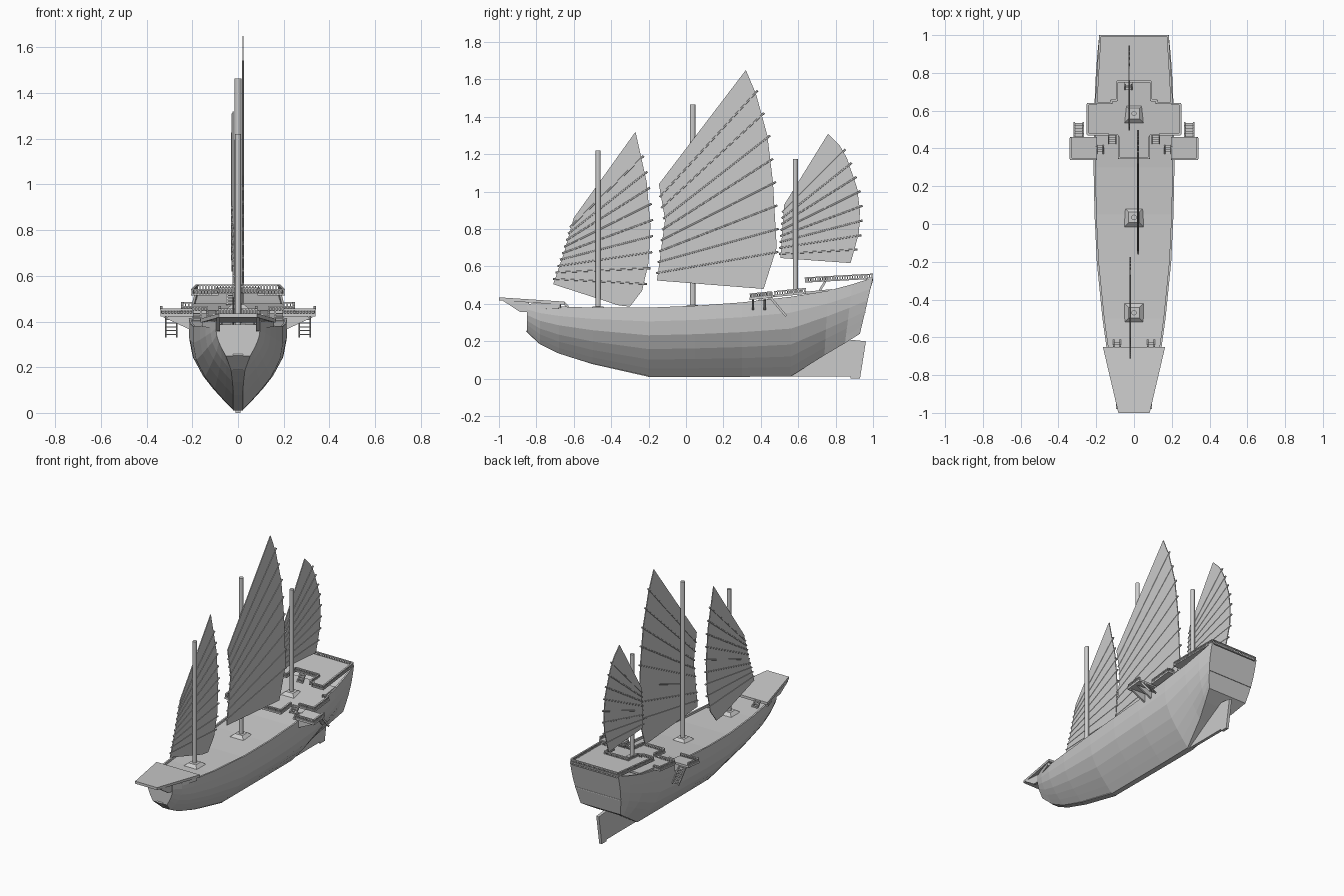
import bpy, bmesh, math
from mathutils import Vector, Matrix

if "Cube" in bpy.data.objects:
    bpy.data.objects.remove(bpy.data.objects["Cube"])


def finish(bm, name):
    bmesh.ops.recalc_face_normals(bm, faces=bm.faces[:])
    me = bpy.data.meshes.new(name)
    bm.to_mesh(me)
    bm.free()
    ob = bpy.data.objects.new(name, me)
    bpy.context.collection.objects.link(ob)
    return ob


def beam(bm, p, q, w, h):
    """Box of width w and height h between two points."""
    p, q = Vector(p), Vector(q)
    d = (q - p).normalized()
    side = d.cross(Vector((0, 0, 1)))
    side = side.normalized() if side.length > 1e-4 else Vector((1, 0, 0))
    up = side.cross(d)
    rows = [[bm.verts.new(c + side * sx * w / 2 + up * sz * h / 2)
             for sx, sz in ((-1, -1), (1, -1), (1, 1), (-1, 1))] for c in (p, q)]
    for i in range(4):
        j = (i + 1) % 4
        bm.faces.new((rows[0][i], rows[0][j], rows[1][j], rows[1][i]))
    bm.faces.new(rows[0][::-1])
    bm.faces.new(rows[1])


def rod(bm, p, q, r, sides=6):
    p, q = Vector(p), Vector(q)
    d = q - p
    m = Matrix.Translation((p + q) / 2) @ d.to_track_quat('Z', 'Y').to_matrix().to_4x4()
    bmesh.ops.create_cone(bm, cap_ends=True, segments=sides, radius1=r, radius2=r,
                          depth=d.length, matrix=m)


def prism(bm, pts, offset):
    """Extrude a closed 3D polygon by an offset."""
    a = [bm.verts.new(p) for p in pts]
    b = [bm.verts.new(Vector(p) + Vector(offset)) for p in pts]
    bm.faces.new(a)
    bm.faces.new(b[::-1])
    for i in range(len(a)):
        j = (i + 1) % len(a)
        bm.faces.new((a[i], a[j], b[j], b[i]))


def mirrored(half):
    return half + [(-x, y) for x, y in reversed(half)]


# Hull: stations of bottom y, top y, keel z, rim z, half width, bottom width ratio
stations = [(-.85, -.85, .25, .40, .097, .55), (-.78, -.78, .185, .392, .12, .25),
            (-.68, -.68, .135, .386, .142, .17), (-.5, -.5, .078, .38, .167, .12),
            (-.2, -.2, .01, .38, .197, .09), (.05, .05, .01, .39, .209, .09),
            (.3, .3, .01, .408, .214, .09), (.56, .56, .012, .438, .212, .1),
            (.74, .76, .125, .47, .204, .35), (.85, .89, .19, .505, .195, .6),
            (.93, 1.0, .24, .54, .184, .82)]
bm = bmesh.new()
rows = []
for yb, yt, zk, zd, w, b in stations:
    half = []
    for t in (0, .12, .25, .4, .6, .8, 1):
        f = b + (1 - b) * math.sin(min(1, t / .8) * math.pi / 2)
        half.append((w * f, yb + (yt - yb) * t, zk + (zd - zk) * t))
    half += [(w - .011, yt, zd), (w - .011, yt, zd - .014)]
    rows.append([bm.verts.new(p) for p in half] +
                [bm.verts.new((-x, y, z)) for x, y, z in reversed(half)])
n = len(rows[0])
for r0, r1 in zip(rows, rows[1:]):
    for i in range(n):
        j = (i + 1) % n
        bm.faces.new((r0[i], r0[j], r1[j], r1[i]))
bm.faces.new(rows[0])
bm.faces.new(rows[-1][::-1])
finish(bm, "hull")

# Transom trim and stem strip
bm = bmesh.new()
beam(bm, (-.174, .957, .355), (.174, .957, .355), .006, .006)
finish(bm, "transom_trim")
bm = bmesh.new()
for a, b in zip(stations[:4], stations[1:5]):
    beam(bm, (0, a[0], a[2] + .008), (0, b[0], b[2] + .008), .045, .016)
finish(bm, "stem")

# Rudder
bm = bmesh.new()
prism(bm, [(-.01, y, z) for y, z in ((.54, .012), (.88, .012), (.88, 0), (.93, 0),
                                     (.962, .2), (.86, .21), (.72, .15))], (.02, 0, 0))
finish(bm, "rudder")

# Bow platform and its side supports
bm = bmesh.new()
prism(bm, [(-.083, -1, .418), (.083, -1, .418), (.165, -.65, .395), (-.165, -.65, .395)],
      (0, 0, .017))
finish(bm, "bow_platform")
bm = bmesh.new()
for s in (-1, 1):
    prism(bm, [(s * .078, y, z) for y, z in ((-.98, .417), (-.93, .385), (-.89, .358),
                                             (-.84, .355), (-.84, .408))], (s * .016, 0, 0))
    beam(bm, (s * .15, -.67, .392), (s * .09, -.84, .385), .016, .03)
finish(bm, "bow_support")


# Stern decks
def mid_z(y):
    return .435 + (y - .34) * .1


def top_z(y):
    return .521 + (y - .63) * .055


def deck(name, outline, zf, thick):
    bm = bmesh.new()
    prism(bm, [(x, y, zf(y) - thick) for x, y in outline], (0, 0, thick))
    finish(bm, name)


upper = [(.085, .75), (.085, .65), (.115, .65), (.115, .635), (.205, .635), (.184, 1.0)]
middle = [(.085, .345), (.085, .47), (.25, .47), (.25, .64), (.2, .64), (.195, .78)]
deck("upper_deck", mirrored(upper), top_z, .008)
deck("middle_deck", mirrored(middle), mid_z, .012)
wing = [(.195, .34), (.34, .34), (.34, .46), (.195, .46)]
for s, side in ((1, "right"), (-1, "left")):
    deck("wing_deck_" + side, [(s * x, y) for x, y in wing], mid_z, .014)


# Balustrades
def railing(name, path, zf, h=.017, closed=False):
    bm = bmesh.new()
    pts = path + path[:1] if closed else path
    for (x0, y0), (x1, y1) in zip(pts, pts[1:]):
        a, b = Vector((x0, y0, zf(y0))), Vector((x1, y1, zf(y1)))
        beam(bm, a + Vector((0, 0, h)), b + Vector((0, 0, h)), .011, .007)
        k = max(1, round((b - a).length / .013))
        for i in range(k + 1):
            p = a.lerp(b, i / k)
            beam(bm, p, p + Vector((0, 0, h)), .006, .006)
    finish(bm, name)


upper_path = [(.09, .755), (.09, .655), (.12, .655), (.12, .64), (.2, .64), (.179, .995)]
railing("upper_railing", mirrored(upper_path), top_z, closed=True)
for s, side in ((1, "right"), (-1, "left")):
    railing("middle_railing_" + side,
            [(s * x, y) for x, y in ((.135, .475), (.245, .475), (.245, .635), (.2, .635))], mid_z)
    railing("wing_railing_" + side,
            [(s * x, y) for x, y in ((.2, .345), (.335, .345), (.335, .455))], mid_z)
railing("front_railing", [(-.08, .46), (-.08, .35), (.08, .35), (.08, .46)], mid_z)

# Wing brackets
bm = bmesh.new()
for s in (-1, 1):
    for y in (.352, .415):
        prism(bm, [(s * .2, y, .36), (s * .33, y, .42), (s * .2, y, .425)], (0, .012, 0))
finish(bm, "wing_brackets")


# Ladders
def ladder(name, x, top, foot, width, steps):
    bm = bmesh.new()
    t, f, d = Vector((x, *top)), Vector((x, *foot)), Vector((width / 2, 0, 0))
    for s in (-1, 1):
        beam(bm, t + s * d, f + s * d, .007, .012)
    for i in range(steps):
        c = t.lerp(f, (i + .5) / steps)
        beam(bm, c - d, c + d, .014, .005)
    finish(bm, name)


for s, side in ((1, "right"), (-1, "left")):
    ladder("side_ladder_" + side, s * .292, (.45, .435), (.535, .335), .048, 6)
    ladder("bow_ladder_" + side, s * .09, (-.652, .405), (-.617, .368), .036, 3)
    ladder("middle_ladder_" + side, s * .115, (.468, .445), (.425, .41), .04, 4)
    ladder("wing_ladder_" + side, s * .18, (.415, .44), (.375, .4), .036, 4)
ladder("upper_ladder", -.03, (.745, .52), (.715, .472), .036, 4)

# Masts with square footings
for name, y, z0, z1, r in (("fore_mast", -.47, .366, 1.22, .0135),
                           ("main_mast", .035, .375, 1.465, .0145),
                           ("mizzen_mast", .585, .455, 1.175, .0135)):
    bm = bmesh.new()
    rod(bm, (0, y, z0), (0, y, z1), r, 12)
    foot = Matrix.Translation((0, y, z0 + .009)) @ Matrix.Rotation(math.pi / 4, 4, 'Z')
    bmesh.ops.create_cone(bm, cap_ends=True, segments=4, radius1=.071, radius2=.04,
                          depth=.02, matrix=foot)
    finish(bm, name)


# Sails: luff runs top to bottom, leech bottom to top; battens fan between them
def along(path, t):
    pts = [Vector(p) for p in path]
    lens = [(b - a).length for a, b in zip(pts, pts[1:])]
    d = t * sum(lens)
    for a, b, l in zip(pts, pts[1:], lens):
        if d <= l + 1e-6:
            return a.lerp(b, d / l)
        d -= l
    return pts[-1]


def sail(name, x, luff, leech, count, t0, t1):
    bm = bmesh.new()
    prism(bm, [(x - .003, y, z) for y, z in luff + leech], (.006, 0, 0))
    finish(bm, name + "_sail")
    bm = bmesh.new()
    for i in range(count):
        k = i / (count - 1)
        a, b = along(luff, .12 + .8 * k), along(leech, t0 + (t1 - t0) * k)
        d = (b - a).normalized() * .017
        rod(bm, (x, *(a - d * .6)), (x, *(b + d)), .0058)
    finish(bm, name + "_battens")


sail("fore", -.02, [(-.6, .86), (-.65, .68), (-.71, .505)],
     [(-.36, .392), (-.30, .385), (-.235, .47), (-.2, .62), (-.19, .82), (-.21, 1.05),
      (-.27, 1.32)], 9, .86, .2)
sail("main", .022, [(-.145, 1.04), (-.112, .85), (-.155, .525)],
     [(.415, .48), (.485, .70), (.465, 1.05), (.435, 1.3), (.375, 1.52), (.32, 1.65)],
     8, .89, .17)
sail("mizzen", -.025, [(.525, .93), (.515, .8), (.505, .645)],
     [(.88, .618), (.925, .78), (.93, .9), (.915, 1.02), (.86, 1.18), (.82, 1.25), (.76, 1.31)],
     8, .83, .1)
